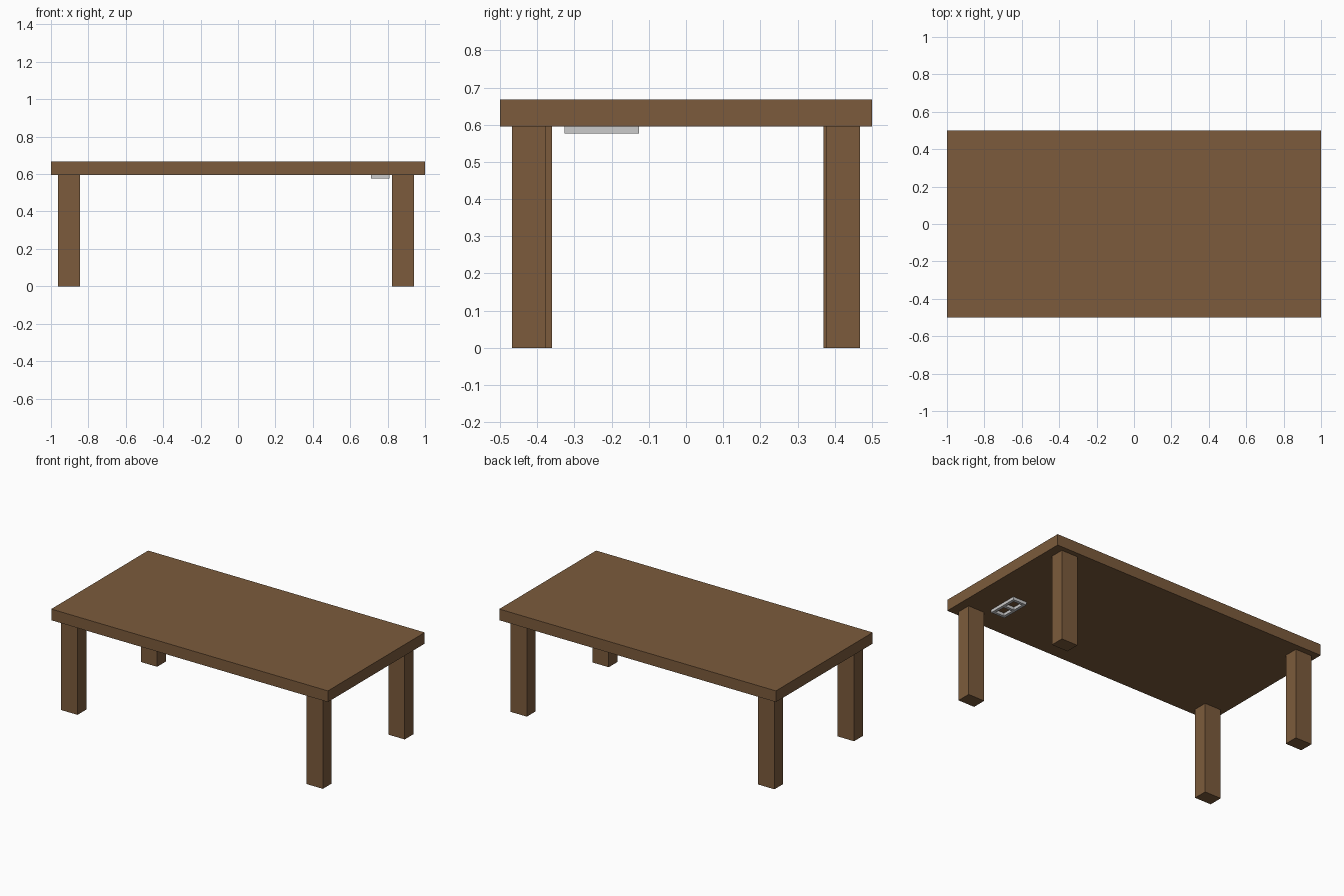
import bpy

if "Cube" in bpy.data.objects:
    bpy.data.objects.remove(bpy.data.objects["Cube"])

wood = bpy.data.materials.new("wood")
wood.diffuse_color = (0.20, 0.105, 0.045, 1)
wood.use_nodes = True
wood.node_tree.nodes["Principled BSDF"].inputs["Base Color"].default_value = wood.diffuse_color


def box(name, x, y, z, mat=None):
    """Add a box spanning the given (min, max) ranges."""
    bpy.ops.mesh.primitive_cube_add(
        size=1, location=[(a + b) / 2 for a, b in (x, y, z)])
    ob = bpy.context.object
    ob.name = name
    ob.scale = [b - a for a, b in (x, y, z)]
    bpy.ops.object.transform_apply(location=False, rotation=False, scale=True)
    if mat:
        ob.data.materials.append(mat)
    return ob


TOP, UNDER = 0.668, 0.595

# Tabletop slab
box("tabletop", (-1, 1), (-0.5, 0.5), (UNDER, TOP), wood)

# Four legs, slightly off-centre: near corner of each leg
LEG_W, LEG_D = 0.118, 0.091
for name, x, y in (("front_left_leg", -0.962, -0.452),
                   ("front_right_leg", 0.823, -0.468),
                   ("back_left_leg", -0.962, 0.370),
                   ("back_right_leg", 0.823, 0.377)):
    box(name, (x, x + LEG_W), (y, y + LEG_D), (0, UNDER), wood)

# Small two-window frame fixed under the top
X0, X1, Y0, Y1, BAR = 0.711, 0.811, -0.327, -0.127, 0.018
Z = (UNDER - 0.019, UNDER)
mid = (Y0 + Y1) / 2
parts = [box("under_frame", (X0, X0 + BAR), (Y0, Y1), Z),
         box("side_bar", (X1 - BAR, X1), (Y0, Y1), Z)]
for y in (Y0, mid - BAR / 2, Y1 - BAR):
    parts.append(box("cross_bar", (X0 + BAR, X1 - BAR), (y, y + BAR), Z))
bpy.ops.object.select_all(action='DESELECT')
for p in parts:
    p.select_set(True)
bpy.context.view_layer.objects.active = parts[0]
bpy.ops.object.join()
